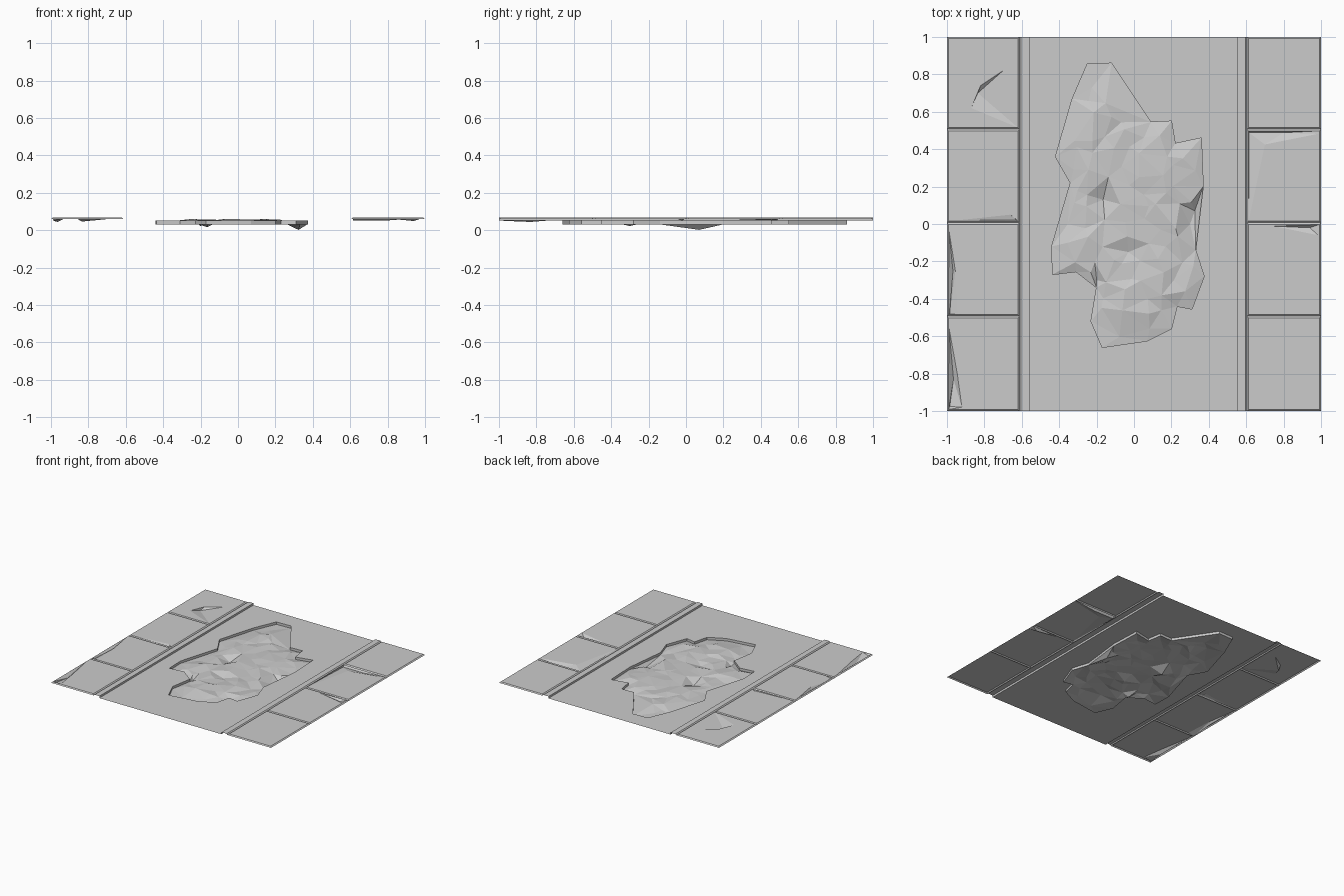
import bpy, random
from mathutils import Vector
from mathutils.geometry import delaunay_2d_cdt

if "Cube" in bpy.data.objects:
    bpy.data.objects.remove(bpy.data.objects["Cube"])

random.seed(7)
TOP, ROAD, PIT, SEAM = 0.067, 0.051, 0.031, 0.059


def add_mesh(name, verts, faces):
    me = bpy.data.meshes.new(name)
    me.from_pydata(verts, [], faces)
    ob = bpy.data.objects.new(name, me)
    bpy.context.collection.objects.link(ob)
    return ob


def sheet(pts, loops, hole=None, edges=()):
    """Triangulate 3D points seen from above; triangles of loop 'hole' are dropped."""
    flat = [Vector(p[:2]) for p in pts]
    v, _, f, ov, _, of = delaunay_2d_cdt(flat, list(edges), loops, 0, 1e-5)
    verts = [(p.x, p.y, pts[o[0]][2] if o else TOP) for p, o in zip(v, ov)]
    faces = [t for t, o in zip(f, of) if o and hole not in o]
    return verts, faces


# Ragged outline of the broken patch, counter-clockwise
outline = [(-.25, .855), (-.12, .86), (.09, .545), (.20, .55), (.22, .43), (.36, .46),
           (.37, .20), (.33, -.14), (.375, -.28), (.31, -.455), (.23, -.44), (.20, -.56),
           (.07, -.625), (-.17, -.66), (-.23, -.52), (-.20, -.34), (-.31, -.255),
           (-.435, -.27), (-.44, -.12), (-.34, .22), (-.42, .36), (-.33, .67)][::-1]
n = len(outline)
ring = list(range(n))

# Road surface with the hole cut out
rect = [(-.56, -1), (.55, -1), (.55, 1), (-.56, 1)]
pts = [(x, y, ROAD) for x, y in rect + outline]
v, f = sheet(pts, [[0, 1, 2, 3], [i + 4 for i in ring]], hole=1)
add_mesh("road", v, f)

# Broken edge of the asphalt
wall = [(x, y, z) for z in (ROAD, PIT) for x, y in outline]
add_mesh("hole_wall", wall, [(i, (i + 1) % n, (i + 1) % n + n, i + n) for i in ring])


def inside(x, y):
    c = False
    for (ax, ay), (bx, by) in zip(outline, outline[1:] + outline[:1]):
        if (ay > y) != (by > y) and x < (bx - ax) * (y - ay) / (by - ay) + ax:
            c = not c
    return c


def rim_distance(x, y):
    best, p = 9, Vector((x, y))
    for a, b in zip(outline, outline[1:] + outline[:1]):
        a, b = Vector(a), Vector(b)
        t = max(0, min(1, (p - a).dot(b - a) / (b - a).length_squared))
        best = min(best, (p - a.lerp(b, t)).length)
    return best


# Uneven rubble filling the hole, with a few deep pits
pits = [(.30, 0, .012), (.325, .07, .002), (-.165, .13, .016), (-.20, -.30, .022), (-.03, -.15, .03)]
rubble = [(x, y, PIT) for x, y in outline] + pits
for i in range(-5, 5):
    for j in range(-8, 10):
        x = i * .095 + .05 + random.uniform(-.035, .035)
        y = j * .095 + random.uniform(-.035, .035)
        d = rim_distance(x, y) if inside(x, y) else 0
        if d < .035 or any((x - a) ** 2 + (y - b) ** 2 < .0025 for a, b, _ in pits):
            continue
        rubble.append((x, y, PIT + .018 * min(1, d / .14) + random.uniform(-.007, .012)))
v, f = sheet(rubble, [ring])
add_mesh("rubble", v, f)

# Kerbs: riser, flat top and sloped seam edge, swept along y
for name, prof in (("kerb_left", [(-.56, ROAD), (-.56, TOP), (-.604, TOP), (-.612, SEAM)]),
                   ("kerb_right", [(.55, ROAD), (.55, TOP), (.596, TOP), (.604, SEAM)])):
    v = [(x, y, z) for x, z in prof for y in (-1, 1)]
    f = [(2 * i, 2 * i + 1, 2 * i + 3, 2 * i + 2) for i in range(3)]
    if name.endswith("right"):
        f = [q[::-1] for q in f]
    add_mesh(name, v, f)


def slab(name, x0, x1, y0, y1, chips=()):
    """Paving slab: flat top, sloped edges forming seams, optional sunken chips."""
    b = .009
    corners = lambda s: [(x0 + s, y0 + s), (x1 - s, y0 + s), (x1 - s, y1 - s), (x0 + s, y1 - s)]
    pts = [(x, y, SEAM) for x, y in corners(0)] + [(x, y, TOP) for x, y in corners(b)]
    k = len(pts)
    pts += chips
    edges = [(4, 5), (5, 6), (6, 7), (7, 4)]
    edges += [(k + i, k + (i + 1) % len(chips)) for i in range(len(chips))]
    v, f = sheet(pts, [[0, 1, 2, 3]], edges=edges)
    add_mesh(name, v, f)


# Chips per slab, front to back: sunken points surrounded by points at top height
left_chips = [
    [(-.99, -.55, TOP), (-.965, -.83, .044), (-.985, -.975, .05), (-.92, -.98, TOP), (-.945, -.80, TOP)],
    [(-.99, -.03, TOP), (-.968, -.25, .05), (-.985, -.48, .05), (-.93, -.485, TOP), (-.955, -.25, TOP)],
    [(-.92, .022, TOP), (-.63, .022, .060), (-.66, .05, TOP)],
    [(-.70, .82, TOP), (-.82, .74, TOP), (-.87, .62, TOP), (-.835, .70, .046)]]
right_chips = [
    [], [(.75, -.012, TOP), (.94, -.02, .049), (.985, -.06, TOP)],
    [(.615, .488, .052), (.70, .425, TOP), (.985, .482, TOP), (.80, .488, .052)], []]
for i in range(4):
    y0, y1 = (-1 if i == 0 else -.993 + i * .5), (1 if i == 3 else -.493 + i * .5)
    slab(f"paving_left_{i + 1}", -1, -.612, y0, y1, left_chips[i])
    slab(f"paving_right_{i + 1}", .604, 1, y0, y1, right_chips[i])
